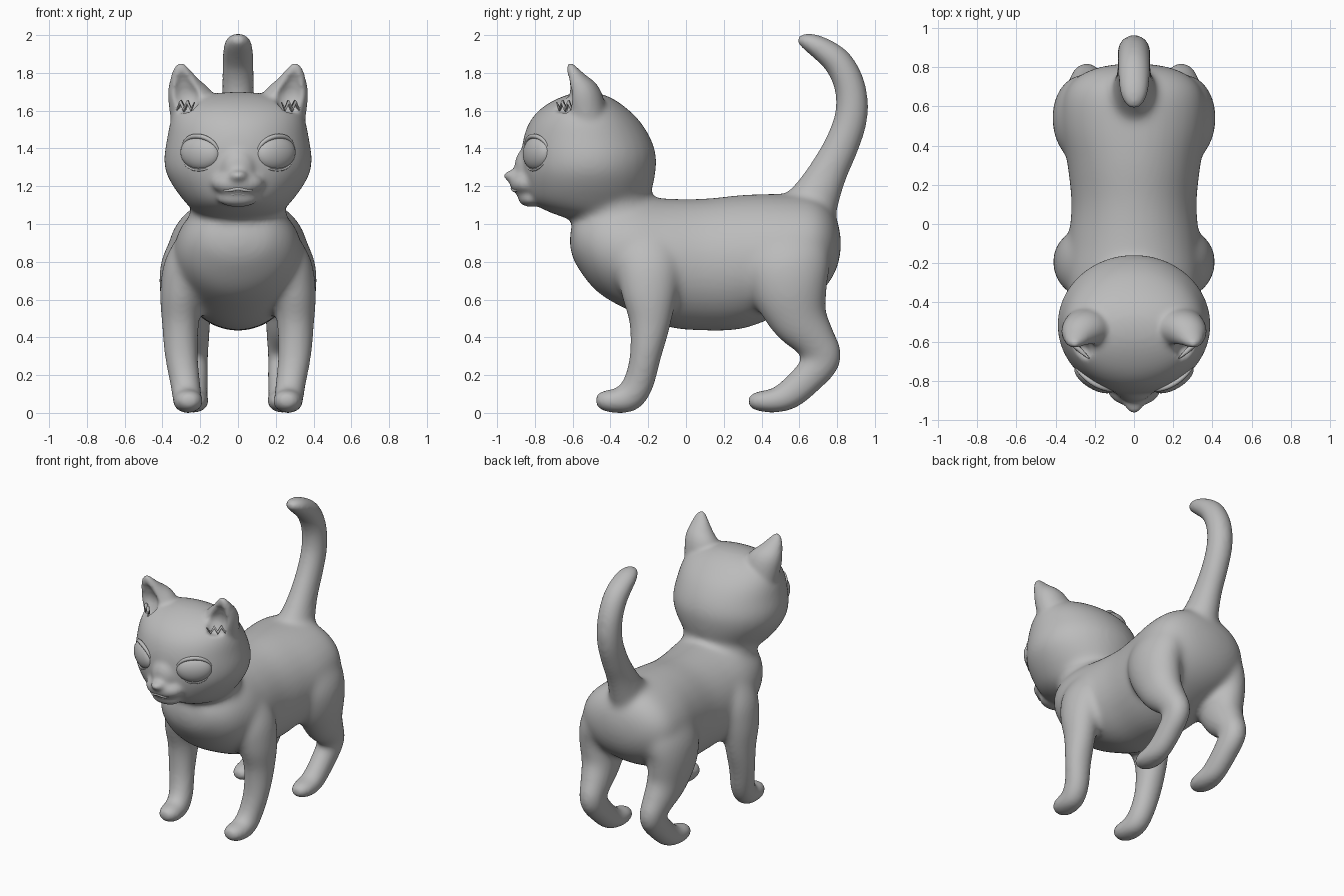
import bpy, bmesh, math
from mathutils import Vector, Matrix

if "Cube" in bpy.data.objects:
    bpy.data.objects.remove(bpy.data.objects["Cube"])

grey = bpy.data.materials.new("soft grey")
grey.use_nodes = True
grey.diffuse_color = (0.5, 0.5, 0.5, 1)
grey.node_tree.nodes["Principled BSDF"].inputs["Base Color"].default_value = (0.5, 0.5, 0.5, 1)


def make_object(name, bm):
    bmesh.ops.recalc_face_normals(bm, faces=bm.faces)
    for f in bm.faces:
        f.smooth = True
    mesh = bpy.data.meshes.new(name)
    bm.to_mesh(mesh)
    bm.free()
    mesh.materials.append(grey)
    obj = bpy.data.objects.new(name, mesh)
    bpy.context.collection.objects.link(obj)
    return obj


def resample(stations, steps=4):
    """Smooth curve through stations of (x, y, z, half width, half depth)."""
    s = [Vector(p) for p in stations]
    s = [s[0] * 2 - s[1]] + s + [s[-1] * 2 - s[-2]]
    out = []
    for a, b, c, d in zip(s, s[1:], s[2:], s[3:]):
        for i in range(steps):
            t = i / steps
            out.append(0.5 * (2 * b + (c - a) * t + (2 * a - 5 * b + 4 * c - d) * t * t
                              + (3 * b - a - 3 * c + d) * t ** 3))
    return out + [s[-2]]


def loft(bm, stations, sign=1, depth_axis=None, sides=32):
    """Elliptical tube; rings follow the path unless a depth axis is given."""
    pts = resample(stations)
    rings = []
    for i, p in enumerate(pts):
        tan = pts[min(i + 1, len(pts) - 1)] - pts[max(i - 1, 0)]
        normal = Vector(depth_axis or (0, -tan[2], tan[1])).normalized()
        centre = Vector((p[0] * sign, p[1], p[2]))
        ring = []
        for k in range(sides):
            a = math.tau * k / sides
            offset = Vector((p[3] * math.cos(a), 0, 0)) + normal * p[4] * math.sin(a)
            ring.append(bm.verts.new(centre + offset))
        rings.append(ring)
    for r, q in zip(rings, rings[1:]):
        for k in range(sides):
            n = (k + 1) % sides
            bm.faces.new((r[k], r[n], q[n], q[k]))
    bm.faces.new(rings[0])
    bm.faces.new(rings[-1])


def ellipsoid(bm, centre, radii, turn=0, tilt=0):
    m = (Matrix.Translation(centre) @ Matrix.Rotation(turn, 4, 'Z')
         @ Matrix.Rotation(tilt, 4, 'Y') @ Matrix.Diagonal((*radii, 1)))
    bmesh.ops.create_uvsphere(bm, u_segments=32, v_segments=20, radius=1, matrix=m)


def tube(name, points, radius):
    """Thin rounded strand with tapered ends."""
    curve = bpy.data.curves.new(name, 'CURVE')
    curve.dimensions = '3D'
    curve.bevel_depth = radius
    curve.bevel_resolution = 3
    curve.use_fill_caps = True
    spline = curve.splines.new('POLY')
    spline.points.add(len(points) - 1)
    last = len(points) - 1
    for i, (sp, p) in enumerate(zip(spline.points, points)):
        sp.co = (*p, 1)
        sp.radius = 0.25 + 0.75 * math.sin(math.pi * i / last)
    spline.use_smooth = True
    curve.materials.append(grey)
    bpy.context.collection.objects.link(bpy.data.objects.new(name, curve))


def fuse(obj, size):
    mod = obj.modifiers.new("fuse", 'REMESH')
    mod.mode = 'VOXEL'
    mod.voxel_size = size
    mod.use_smooth_shade = True


def relax(obj, iterations):
    mod = obj.modifiers.new("relax", 'SMOOTH')
    mod.factor = .5
    mod.iterations = iterations


# Trunk: y, top, bottom, half width
body = bmesh.new()
trunk = [(-.615, .95, .87, .05), (-.58, 1.05, .78, .18), (-.47, 1.13, .64, .29),
         (-.3, 1.15, .54, .34), (-.1, 1.135, .455, .335), (.1, 1.135, .435, .32),
         (.3, 1.155, .445, .34), (.5, 1.16, .52, .37), (.66, 1.15, .6, .355),
         (.75, 1.1, .68, .29), (.8, 1.02, .77, .18), (.82, .93, .86, .05)]
loft(body, [(0, y, (t + b) / 2, w, (t - b) / 2) for y, t, b, w in trunk], depth_axis=(0, 0, 1))

# Neck
loft(body, [(0, -.33, .85, .29, .22), (0, -.37, 1, .26, .22), (0, -.41, 1.15, .25, .22)])

# Skull: z, front, back, half width
skull = [(1.02, -.6, -.32, .15), (1.065, -.73, -.25, .23), (1.12, -.82, -.2, .285),
         (1.2, -.855, -.175, .345), (1.28, -.87, -.16, .385), (1.36, -.872, -.157, .392),
         (1.45, -.863, -.185, .377), (1.54, -.83, -.24, .36), (1.61, -.77, -.31, .325),
         (1.66, -.69, -.38, .25), (1.69, -.61, -.45, .14), (1.7, -.55, -.5, .04)]
loft(body, [(0, (f + b) / 2, z, w, (b - f) / 2) for z, f, b, w in skull], depth_axis=(0, 1, 0))

# Tail
loft(body, [(0, .62, 1.02, .15, .17), (0, .69, 1.15, .11, .13), (0, .755, 1.28, .09, .105),
            (0, .825, 1.42, .085, .095), (0, .875, 1.57, .085, .09), (0, .87, 1.72, .085, .085),
            (0, .81, 1.85, .085, .08), (0, .72, 1.925, .083, .067),
            (0, .645, 1.965, .07, .05), (0, .585, 1.98, .035, .025)])

front_leg = [(.19, -.2, 1.03, .06, .1), (.255, -.2, .83, .125, .17), (.295, -.195, .65, .118, .153),
             (.305, -.19, .48, .1, .113), (.3, -.215, .3, .09, .085), (.28, -.25, .16, .083, .083),
             (.27, -.3, .085, .08, .083), (.265, -.37, .063, .083, .066),
             (.26, -.43, .065, .076, .06), (.26, -.48, .065, .045, .035)]
back_leg = [(.2, .5, .95, .14, .24), (.25, .53, .8, .157, .235), (.275, .55, .65, .14, .205),
            (.265, .6, .5, .12, .158), (.25, .685, .38, .098, .113), (.24, .725, .29, .083, .1),
            (.235, .65, .19, .08, .09), (.235, .55, .1, .078, .083),
            (.235, .47, .065, .083, .067), (.235, .39, .062, .077, .057), (.235, .325, .06, .045, .035)]
ear = [(.225, -.52, 1.54, .13, .11), (.25, -.545, 1.68, .122, .098), (.283, -.58, 1.76, .078, .06),
       (.3, -.605, 1.82, .045, .03), (.302, -.615, 1.852, .02, .015)]
ear_hollow = [(.285, -.66, 1.59, .055, .04), (.275, -.645, 1.68, .078, .065),
              (.288, -.64, 1.75, .05, .043), (.3, -.65, 1.81, .015, .02)]
for side in (-1, 1):
    loft(body, front_leg, side)
    loft(body, back_leg, side)

# Fuse and soften the body first
soft_body = make_object("soft_body", body)
fuse(soft_body, .014)
relax(soft_body, 24)
evaluated = soft_body.evaluated_get(bpy.context.evaluated_depsgraph_get())
skin, hollows = bmesh.new(), bmesh.new()
skin.from_mesh(evaluated.to_mesh())
evaluated.to_mesh_clear()
bpy.data.objects.remove(soft_body)

# Crisper features: muzzle, chin, nose, bridge and ears
ellipsoid(skin, (0, -.835, 1.215), (.14, .098, .07))
ellipsoid(skin, (0, -.82, 1.135), (.11, .07, .045))
ellipsoid(skin, (0, -.915, 1.255), (.052, .053, .03))
ellipsoid(skin, (0, -.85, 1.3), (.09, .058, .1))
for side in (-1, 1):
    loft(skin, ear, side)
    loft(hollows, ear_hollow, side)
cutter = make_object("ear_hollow_cutter", hollows)
cutter.hide_render = True
cutter.hide_set(True)

cat = make_object("cat_body", skin)
fuse(cat, .013)
scoop = cat.modifiers.new("ear hollows", 'BOOLEAN')
scoop.operation = 'DIFFERENCE'
scoop.object = cutter
fuse(cat, .012)
relax(cat, 9)

# Eyes, lids and ear tufts
for side, label in ((-1, "right"), (1, "left")):
    eye = bmesh.new()
    turn, tilt = math.radians(31) * side, math.radians(-6) * side
    centre = Vector((.2 * side, -.787, 1.375))
    ellipsoid(eye, centre, (.118, .056, .09), turn, tilt)
    make_object(label + "_eye", eye)
    frame = Matrix.Rotation(turn, 3, 'Z') @ Matrix.Rotation(tilt, 3, 'Y')
    for lid, start, end, r in (("upper", -8, 188, .013), ("lower", 188, 352, .006)):
        arc = []
        for i in range(25):
            a = math.radians(start + (end - start) * i / 24)
            bow = -.026 + .024 * math.cos(a) ** 2
            arc.append(centre + frame @ Vector((.116 * math.cos(a), bow, .09 * math.sin(a))))
        tube(label + "_" + lid + "_lid", arc, r)
    tube(label + "_ear_tuft", [((.23 + .018 * i) * side, -.685 + .016 * i, 1.625 + .02 * (-1) ** i)
                               for i in range(7)], .013)

# Lips
for name, z, half, front in (("upper_lip", 1.182, .105, -.918), ("lower_lip", 1.16, .085, -.892)):
    tube(name, [(half * k / 8, front + .05 * (k / 8) ** 2, z + .005 * math.cos(k * .8))
                for k in range(-8, 9)], .01)
